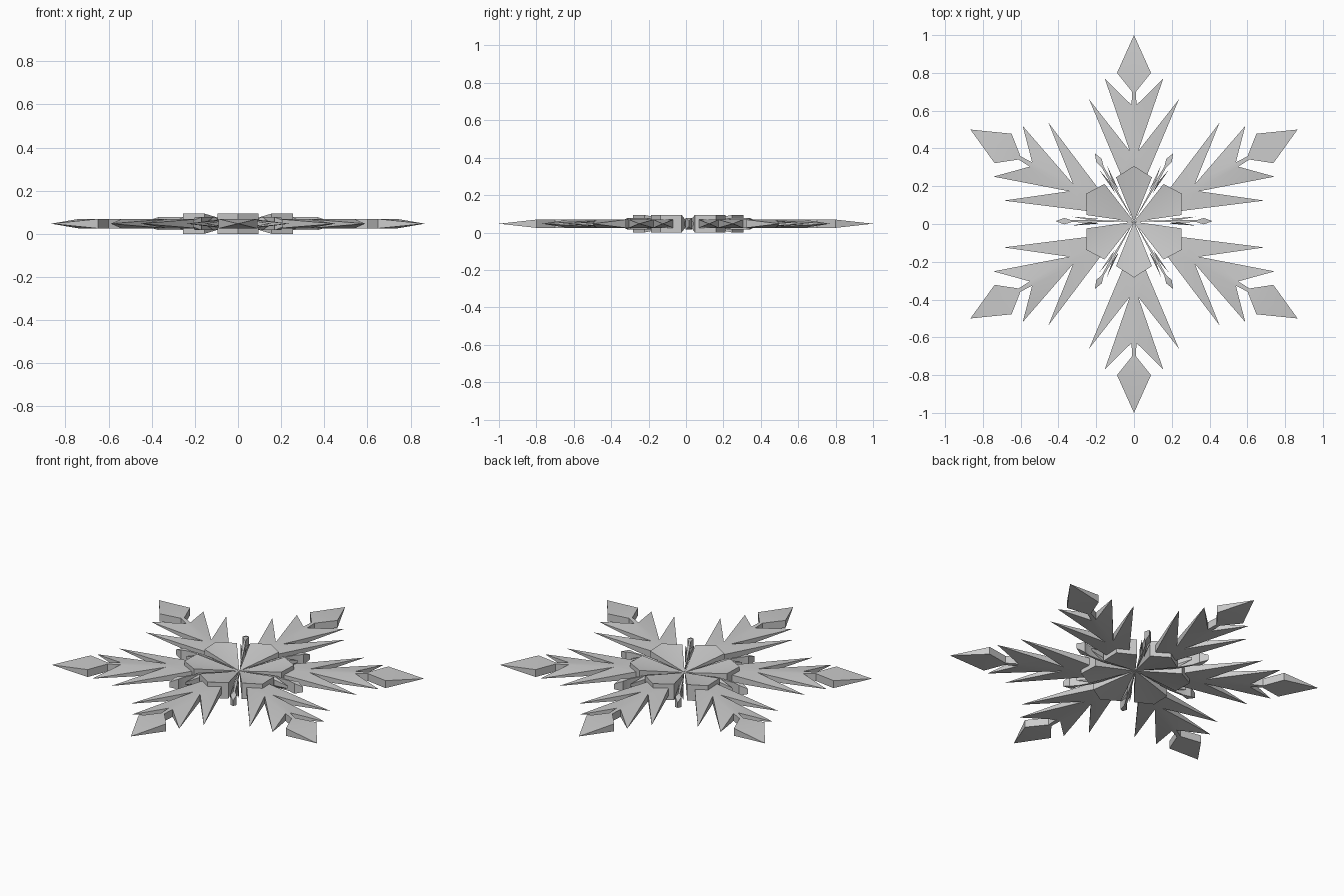
import bpy
import bmesh
import math
from mathutils import Matrix, Vector

cube = bpy.data.objects.get("Cube")
if cube:
    bpy.data.objects.remove(cube, do_unlink=True)

MID = 0.047  # height of the flat symmetry plane

ice = bpy.data.materials.new("ice_grey")
ice.use_nodes = True
colour = (0.6, 0.6, 0.6, 1)
ice.diffuse_color = colour
ice.node_tree.nodes["Principled BSDF"].inputs["Base Color"].default_value = colour


def crystal(name, half_polys, angle, shift):
    """Mirror half outlines of (across, along, half thickness), give them depth and turn them."""
    polys = list(half_polys)
    polys += [[(-x, y, t) for x, y, t in reversed(p)] for p in half_polys]
    edges = {}
    for p in polys:
        for a, b in zip(p, p[1:] + p[:1]):
            edges.setdefault(frozenset((a, b)), []).append((a, b))
    bm = bmesh.new()

    def face(points):
        bm.faces.new([bm.verts.new(p) for p in points])

    # top and bottom, then walls along the open outline
    for p in polys:
        face(p)
        face([(x, y, -t) for x, y, t in reversed(p)])
    for uses in edges.values():
        if len(uses) == 1:
            a, b = [Vector(v) for v in uses[0]]
            flip = Vector((1, 1, -1))
            face([a, a * flip, b * flip, b])
    bmesh.ops.remove_doubles(bm, verts=bm.verts, dist=0.0005)
    bmesh.ops.recalc_face_normals(bm, faces=bm.faces)
    bm.transform(Matrix.Translation((0, shift, MID)) @ Matrix.Rotation(angle, 4, "Z"))
    mesh = bpy.data.meshes.new(name)
    bm.to_mesh(mesh)
    bm.free()
    obj = bpy.data.objects.new(name, mesh)
    bpy.context.collection.objects.link(obj)
    mesh.materials.append(ice)
    bpy.ops.object.select_all(action="DESELECT")
    obj.select_set(True)
    bpy.context.view_layer.objects.active = obj
    bpy.ops.object.shade_smooth_by_angle(angle=math.radians(35))


# Main arm: tapered root, two swept blades, thin neck, pointed gem
T = 0.022
root, hip = (0, 0, 0), (0.065, 0.25, T)
notch, neck_low, neck_top = (0.022, 0.385, T), (0.013, 0.63, T), (0.01, 0.7, T)
mid_a, mid_b, mid_c, mid_d, mid_e = [(0, y, T) for y in (0.25, 0.385, 0.63, 0.7, 0.8)]
gem_side, gem_tip = (0.09, 0.8, T), (0, 1, 0)
arm = [
    [root, hip, mid_a],
    [mid_a, hip, notch, mid_b],
    [hip, (0.238, 0.66, 0), notch],
    [mid_b, notch, neck_low, mid_c],
    [notch, (0.155, 0.77, 0), neck_low],
    [mid_c, neck_low, neck_top, mid_d],
    [mid_d, neck_top, gem_side, mid_e],
    [mid_e, gem_side, gem_tip],
]

# Centre petal: thick kite that thins to a point in the middle
petal = [[root, (0.095, 0.235, MID), (0, 0.295, MID)]]

# Small arm between the main arms: sliver, barbs and a tiny gem
S = 0.03
waist, stem = (0.007, 0.24, S), (0.005, 0.33, S)
low, high, wide = (0, 0.24, S), (0, 0.33, S), (0, 0.37, S)
sprig = [
    [root, waist, low],
    [low, waist, stem, high],
    [(0.012, 0.18, 0.022), (0.024, 0.33, 0.008), waist],
    [high, stem, (0.017, 0.37, S), wide],
    [wide, (0.017, 0.37, S), (0, 0.415, 0.015)],
]

for i in range(6):
    turn = i * math.pi / 3
    crystal(f"main_arm_{i + 1}", arm, turn, 0)
    crystal(f"centre_petal_{i + 1}", petal, turn, 0.012)
    crystal(f"small_arm_{i + 1}", sprig, turn + math.pi / 6, 0.015)
